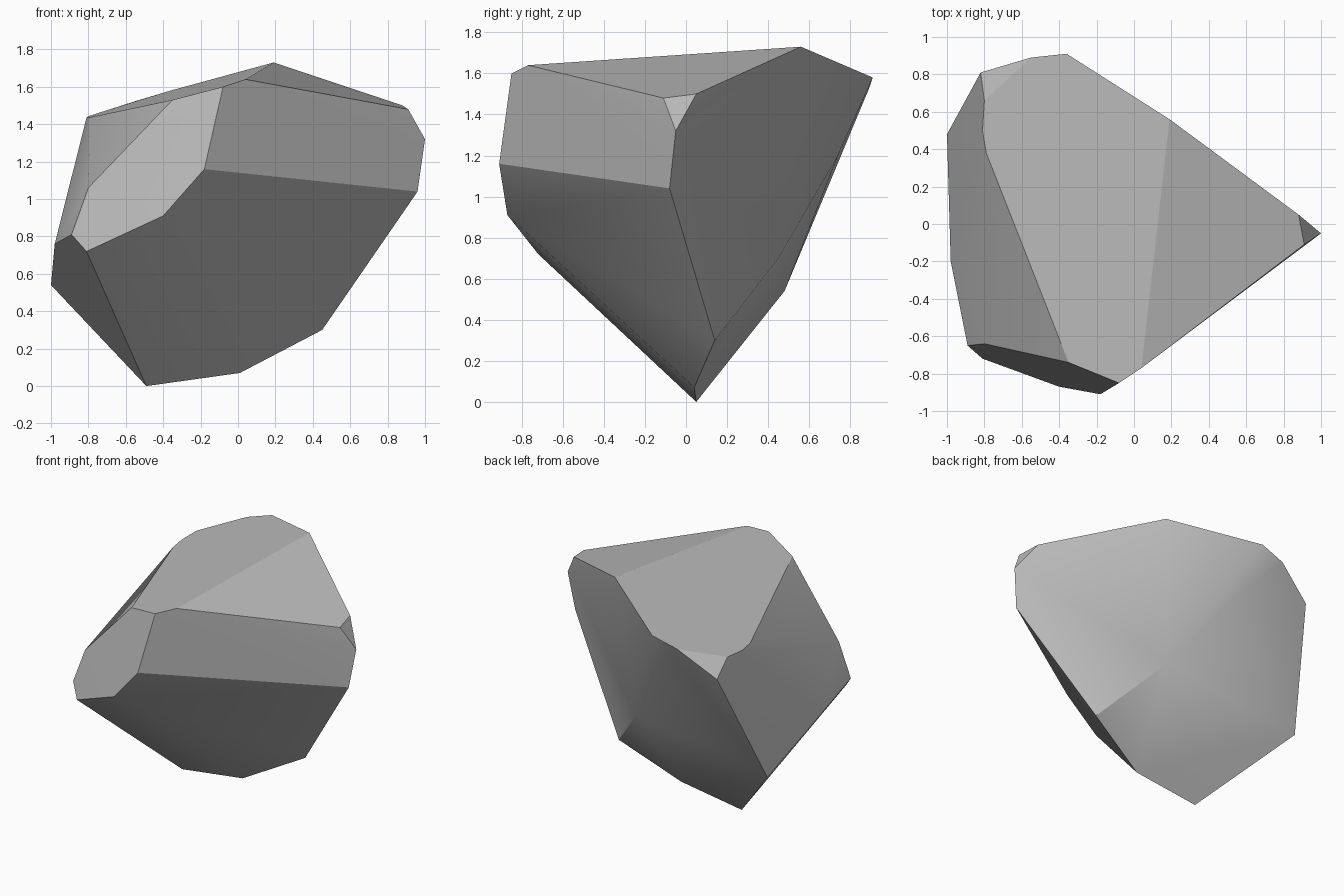
import bpy, bmesh, math

if "Cube" in bpy.data.objects:
    bpy.data.objects.remove(bpy.data.objects["Cube"])

# Corner points of the faceted boulder
corners = [
    # crown
    (0.19, 0.56, 1.73), (0.04, -0.77, 1.64), (-0.08, -0.85, 1.60), (-0.35, -0.74, 1.53),
    (-0.79, 0.38, 1.437), (-0.81, 0.50, 1.435), (-0.80, 0.66, 1.443),
    (-0.55, 0.89, 1.523), (-0.36, 0.91, 1.58), (-0.82, 0.81, 1.34),
    # right tip
    (0.88, 0.05, 1.50), (0.91, -0.11, 1.48), (1.00, -0.05, 1.32), (0.96, -0.08, 1.04),
    # front ridge and left side
    (-0.18, -0.91, 1.16), (-0.40, -0.87, 0.91), (-0.81, -0.72, 0.72),
    (-0.89, -0.65, 0.81), (-0.80, -0.64, 1.06), (-0.98, -0.20, 0.76), (-1.00, 0.48, 0.54),
    # back ridge
    (-0.24, 0.74, 1.20), (0.09, 0.45, 0.70),
    # foot
    (-0.49, 0.05, 0.0), (0.01, 0.04, 0.07), (0.45, 0.14, 0.30),
]

# Wrap the corners in a convex shell and merge near-flat triangles
bm = bmesh.new()
for c in corners:
    bm.verts.new(c)
bmesh.ops.convex_hull(bm, input=bm.verts[:])
bmesh.ops.delete(bm, geom=[v for v in bm.verts if not v.link_faces], context='VERTS')
bmesh.ops.dissolve_limit(bm, angle_limit=math.radians(3), verts=bm.verts[:], edges=bm.edges[:])
bmesh.ops.recalc_face_normals(bm, faces=bm.faces[:])

mesh = bpy.data.meshes.new("boulder")
bm.to_mesh(mesh)
bm.free()
boulder = bpy.data.objects.new("boulder", mesh)
bpy.context.collection.objects.link(boulder)

# Plain stone colour
stone = bpy.data.materials.new("stone grey")
stone.diffuse_color = (0.5, 0.5, 0.5, 1)
stone.use_nodes = True
stone.node_tree.nodes["Principled BSDF"].inputs["Base Color"].default_value = stone.diffuse_color
mesh.materials.append(stone)

# Soften only the shallow creases
bpy.context.view_layer.objects.active = boulder
boulder.select_set(True)
bpy.ops.object.shade_smooth_by_angle(angle=math.radians(25))
